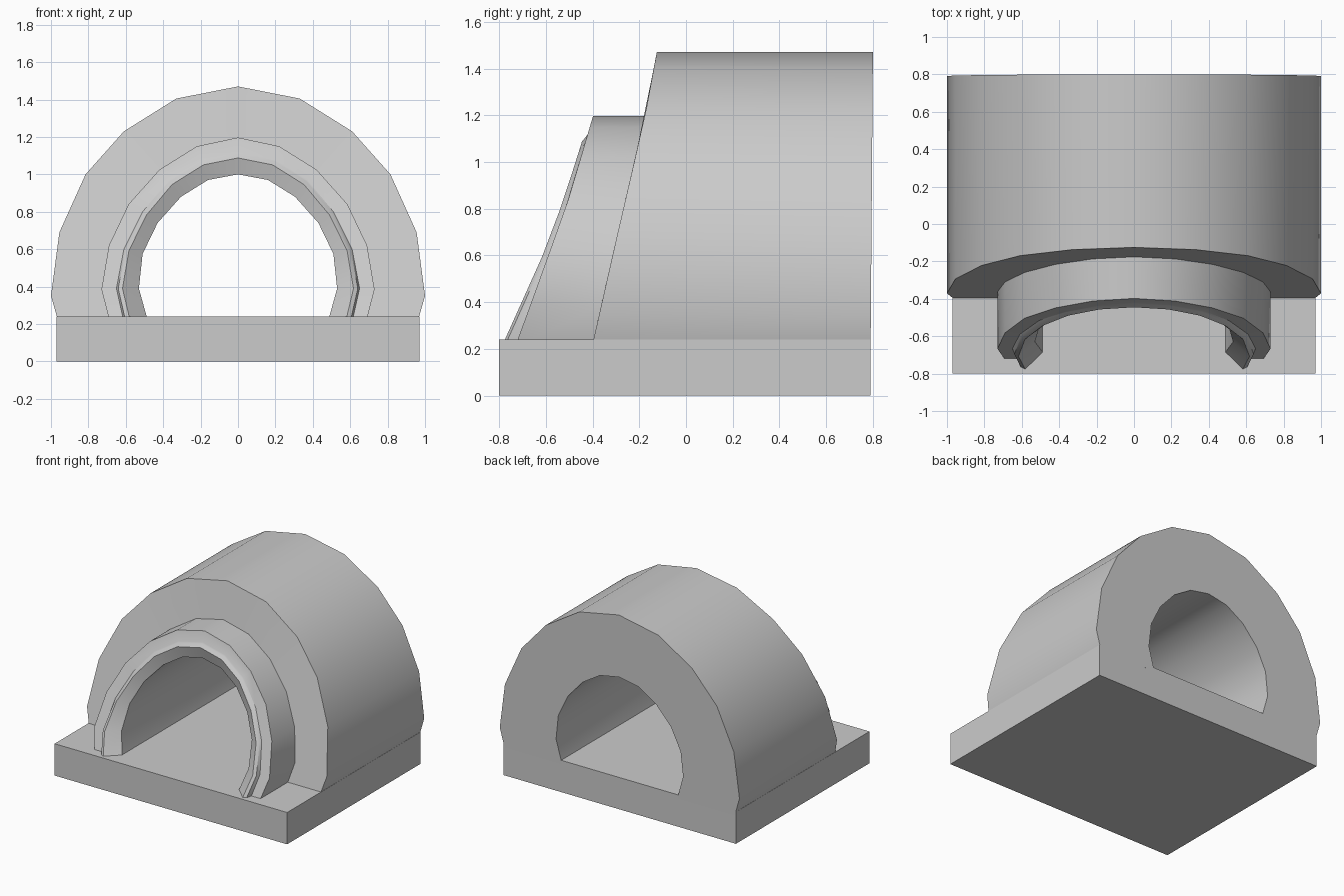
import bpy, bmesh
from math import radians

if "Cube" in bpy.data.objects:
    bpy.data.objects.remove(bpy.data.objects["Cube"])

# Half cross-sections (x, z), crown to foot; feet sink a little into the base
BIG = [(0, 1.47), (.33, 1.405), (.61, 1.23), (.815, 1.0), (.955, .69), (1.0, .35), (.96, .21)]
MID = [(0, 1.197), (.22, 1.15), (.42, 1.025), (.585, .84), (.69, .62), (.73, .385), (.685, .21)]
RIM = [(0, 1.12), (.195, 1.08), (.37, .97), (.51, .80), (.61, .60), (.65, .39), (.61, .21)]
BORE = [(0, 1.0), (.16, .97), (.305, .88), (.43, .74), (.51, .575), (.53, .39), (.48, .21)]

# Sloping faces as (z, y) curves
BACK = [(.2, .79), (1.47, .80)]
FACE_BIG = [(.2, -.405), (.24, -.395), (.5, -.338), (.9, -.245), (1.2, -.175), (1.47, -.125)]
FACE_MID = [(.2, -.735), (.24, -.72), (.57, -.60), (.85, -.50), (1.2, -.397)]
FACE_LIP = [(.2, -.793), (.24, -.775), (.63, -.60), (.85, -.52), (1.12, -.435)]


def y_at(curve, z):
    for (z0, y0), (z1, y1) in zip(curve, curve[1:]):
        if z <= z1:
            return y0 + (y1 - y0) * (z - z0) / (z1 - z0)
    return curve[-1][1]


def blend(a, b, t):
    return [(p[0] + (q[0] - p[0]) * t, p[1] + (q[1] - p[1]) * t) for p, q in zip(a, b)]


def ring(half, curve, shift=0):
    """Full arch of points from left foot to right foot, laid on a sloping face."""
    full = [(-x, z) for x, z in half[:0:-1]] + half
    return [(x, y_at(curve, z) + shift, z) for x, z in full]


def make_object(name, bm):
    bmesh.ops.recalc_face_normals(bm, faces=bm.faces)
    me = bpy.data.meshes.new(name)
    bm.to_mesh(me)
    bm.free()
    ob = bpy.data.objects.new(name, me)
    bpy.context.collection.objects.link(ob)
    return ob


# Stepped tunnel arch: closed loft from outer shell, over the lips, into the bore
bm = bmesh.new()
loops = [
    ring(BIG, BACK),
    ring(BIG, FACE_BIG),
    ring(MID, FACE_BIG),
    ring(MID, FACE_MID),
    ring(RIM, FACE_MID),
    ring(blend(RIM, BORE, .08), FACE_LIP, .012),
    ring(blend(RIM, BORE, .27), FACE_LIP),
    ring(BORE, FACE_MID, .035),
    ring(BORE, BACK),
]
rows = [[bm.verts.new(p) for p in loop] for loop in loops]
for a, b in zip(rows, rows[1:] + rows[:1]):
    for i in range(len(a) - 1):
        bm.faces.new((a[i], a[i + 1], b[i + 1], b[i]))
for end in (0, -1):
    bm.faces.new([r[end] for r in rows])
arch = make_object("tunnel_arch", bm)
bpy.context.view_layer.objects.active = arch
arch.select_set(True)
bpy.ops.object.shade_smooth_by_angle(angle=radians(32))
arch.select_set(False)

# Flat base slab
bm = bmesh.new()
bmesh.ops.create_cube(bm, size=1)
bmesh.ops.scale(bm, vec=(1.94, 1.59, .24), verts=bm.verts)
bmesh.ops.translate(bm, vec=(0, -.005, .12), verts=bm.verts)
make_object("base_slab", bm)
